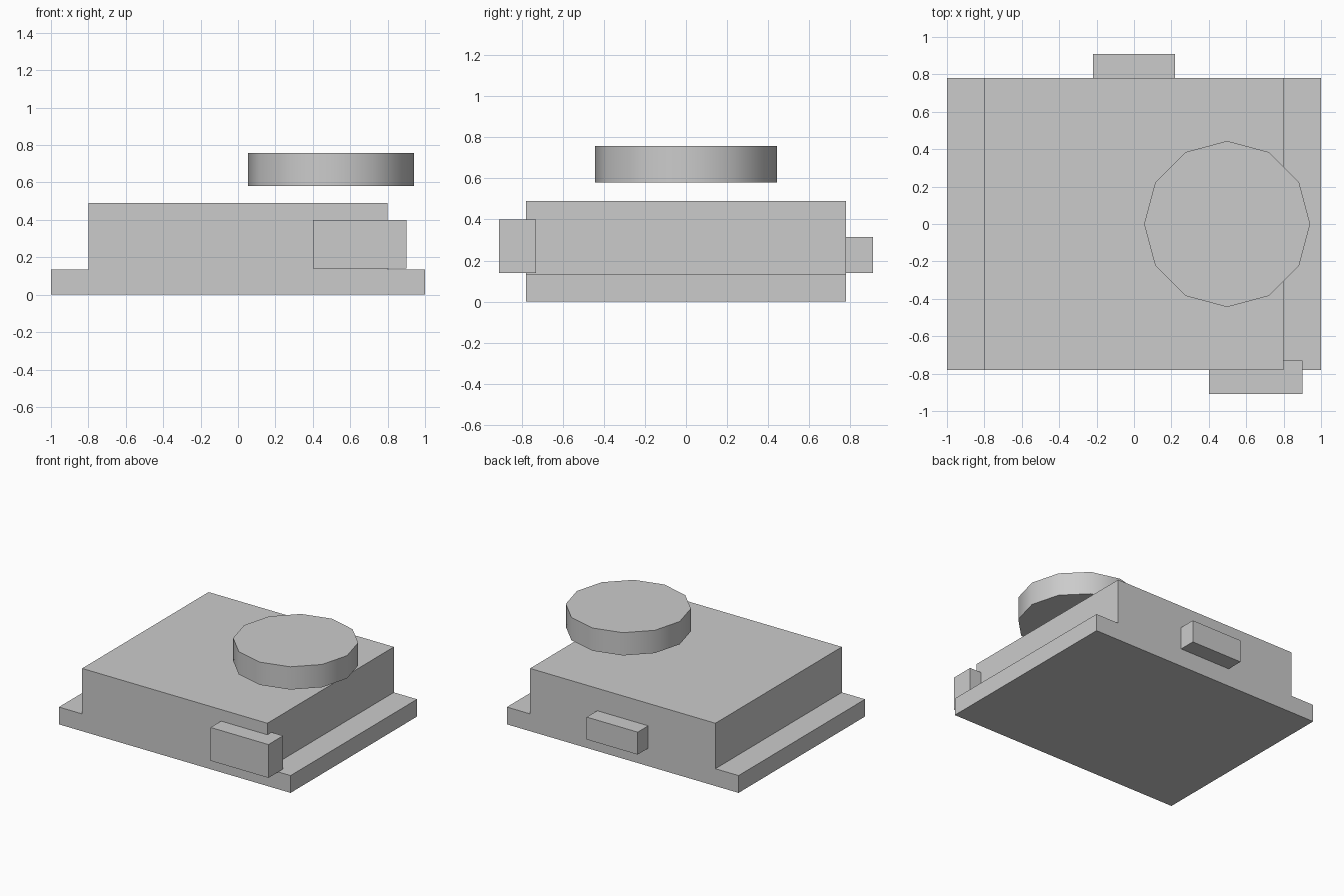
import bpy
import bmesh
import math

cube = bpy.data.objects.get("Cube")
if cube:
    bpy.data.objects.remove(cube, do_unlink=True)

# Single plain grey
grey = bpy.data.materials.new("light_grey")
grey.use_nodes = True
colour = (0.6, 0.6, 0.6, 1.0)
grey.diffuse_color = colour
grey.node_tree.nodes["Principled BSDF"].inputs["Base Color"].default_value = colour


def prism(name, outline, depth, location=(0, 0, 0)):
    """Extrude an outline of 3D points along a depth vector."""
    bm = bmesh.new()
    face = bm.faces.new([bm.verts.new(p) for p in outline])
    moved = bmesh.ops.extrude_face_region(bm, geom=[face], use_keep_orig=True)
    verts = [g for g in moved["geom"] if isinstance(g, bmesh.types.BMVert)]
    bmesh.ops.translate(bm, verts=verts, vec=depth)
    bmesh.ops.recalc_face_normals(bm, faces=bm.faces)
    mesh = bpy.data.meshes.new(name)
    bm.to_mesh(mesh)
    bm.free()
    mesh.materials.append(grey)
    obj = bpy.data.objects.new(name, mesh)
    obj.location = location
    bpy.context.collection.objects.link(obj)
    return obj


def box(name, low, high):
    x0, y0, z0 = low
    x1, y1, z1 = high
    outline = [(x0, y0, z0), (x1, y0, z0), (x1, y1, z0), (x0, y1, z0)]
    return prism(name, outline, (0, 0, z1 - z0))


# Stepped housing with a low flange along each side
half = [(1, 0), (1, 0.135), (0.8, 0.135), (0.8, 0.49)]
profile = half + [(-x, z) for x, z in reversed(half)]
prism("housing", [(x, -0.78, z) for x, z in profile], (0, 1.56, 0))

# Blocks on the front and back walls
box("front_block", (0.4, -0.91, 0.14), (0.9, -0.73, 0.4))
box("back_block", (-0.22, 0.77, 0.14), (0.22, 0.91, 0.315))

# Twelve-sided disc floating above the housing
sides, radius = 12, 0.444
ring = [(radius * math.cos(math.tau * i / sides),
         radius * math.sin(math.tau * i / sides), 0) for i in range(sides)]
disc = prism("top_disc", ring, (0, 0, 0.178), (0.498, 0, 0.58))
bpy.context.view_layer.objects.active = disc
disc.select_set(True)
bpy.ops.object.shade_smooth_by_angle(angle=math.radians(35))
